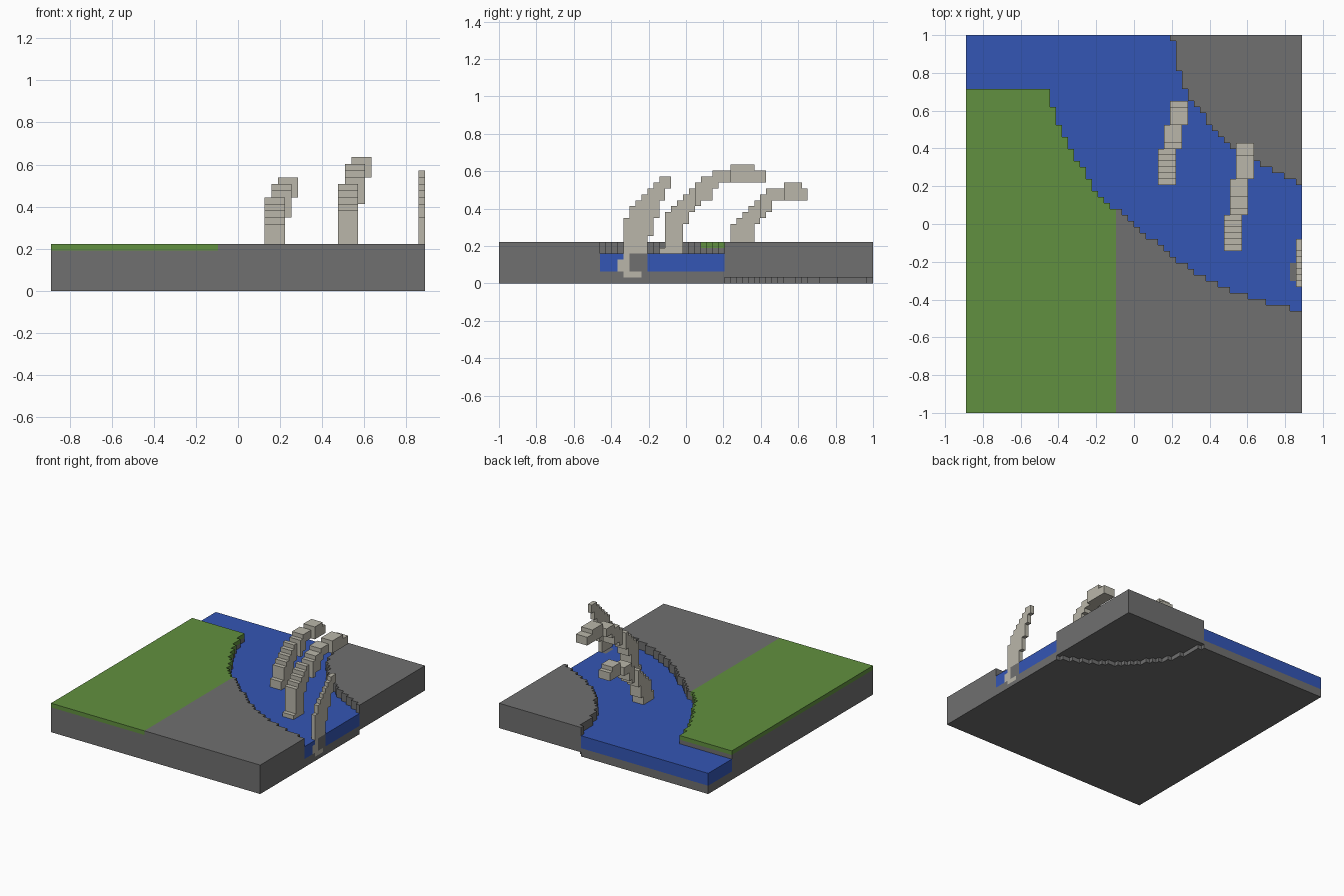
import bpy
import bmesh
import math
from itertools import product
from mathutils import Vector

cube = bpy.data.objects.get("Cube")
if cube:
    bpy.data.objects.remove(cube, do_unlink=True)

# Block grid: width, depth and layer heights counted in cubes
WIDTH, DEPTH, GROUND = 56, 63, 7
BED, WATER = 2, 5
GRASS_EDGE = 25
RIB_WIDTH = 3
UNIT = 2 / DEPTH


def material(name, *colour):
    mat = bpy.data.materials.new(name)
    mat.use_nodes = True
    rgba = (*colour, 1)
    mat.diffuse_color = rgba
    bsdf = mat.node_tree.nodes["Principled BSDF"]
    bsdf.inputs["Base Color"].default_value = rgba
    return mat


stone = material("grey stone", .16, .16, .16)
grass = material("grass green", .12, .28, .05)
blue = material("river blue", .034, .093, .46)
bone = material("pale bone", .49, .47, .4)


def sample(points, position):
    """Whole-cube values of a curve at a position, held flat past its ends."""
    position = min(max(position, points[0][0]), points[-1][0])
    for start, end in zip(points, points[1:]):
        if start[0] <= position <= end[0]:
            t = (position - start[0]) / (end[0] - start[0])
            return [round(a + (b - a) * t)
                    for a, b in zip(start[1:], end[1:])]


cells = {}


def fill(part, columns, rows, layers):
    for cell in product(columns, rows, layers):
        cells[cell] = part


# River banks: column, row
south_bank = [(13, 54), (15, 48), (21, 37), (28, 31), (38, 23), (45, 20),
              (55, 17)]
north_bank = [(33, 64), (34, 62), (35, 57), (37, 52), (42, 46), (46, 43),
              (55, 38)]

# Ground, river and raised corner, column by column
for column in range(WIDTH):
    south, = sample(south_bank, column)
    north = min(sample(north_bank, column)[0], DEPTH)
    here = [column]
    land, river = range(south), range(south, north)
    fill("main_ground", here, land, range(GROUND))
    if column < GRASS_EDGE:
        fill("grass_layer", here, land, [GROUND - 1])
    fill("river_bed", here, river, range(BED))
    fill("river_water", here, river, range(BED, WATER))
    fill("corner_ground", here, range(north, DEPTH), range(1, GROUND))

# Stone at the foot of the rib on the edge
fill("foot_stone", range(WIDTH - 2, WIDTH), range(22, 25), range(BED, WATER))


def rib(part, first_column, bends, profile):
    """Curved rib that shifts one column sideways at each bend row."""
    for layer in range(profile[0][0], profile[-1][0] + 1):
        front, back = sample(profile, layer)
        for row in range(front, back):
            left = first_column + sum(row >= bend for bend in bends)
            right = min(left + RIB_WIDTH, WIDTH)
            fill(part, range(left, right), [row], [layer])


# Rib profiles: layer, front row, back row
rib("back_rib", 32, (44, 48), [
    (4, 38, 42), (9, 39, 43), (12, 42, 46), (13, 43, 46), (14, 44, 52),
    (15, 45, 52), (16, 48, 51)])
rib("middle_rib", 43, (33, 39), [
    (4, 27, 31), (8, 28, 31), (11, 28, 32), (13, 30, 34), (14, 31, 36),
    (16, 33, 37), (17, 34, 45), (18, 36, 45), (19, 39, 43)])
rib("front_rib", WIDTH - 1, (), [
    (1, 21, 24), (2, 20, 22), (3, 20, 22), (4, 21, 22), (5, 21, 25),
    (10, 21, 26), (11, 22, 27), (13, 23, 27), (16, 26, 29), (17, 27, 29)])


def build(part, mat):
    """Skin the exposed sides of one part's cubes and merge flat areas."""
    bm = bmesh.new()
    verts = {}
    centre = Vector((WIDTH / 2, DEPTH / 2, 0))

    def vert(point):
        key = tuple(point)
        if key not in verts:
            verts[key] = bm.verts.new((Vector(key) - centre) * UNIT)
        return verts[key]

    for cell, owner in cells.items():
        if owner != part:
            continue
        for axis, side in product(range(3), (False, True)):
            beside = list(cell)
            beside[axis] += 1 if side else -1
            if tuple(beside) in cells:
                continue
            across, along = (axis + 1) % 3, (axis + 2) % 3
            ring = []
            for da, db in ((0, 0), (1, 0), (1, 1), (0, 1)):
                corner = list(cell)
                corner[axis] += side
                corner[across] += da
                corner[along] += db
                ring.append(vert(corner))
            bm.faces.new(ring if side else ring[::-1])
    bmesh.ops.dissolve_limit(bm, angle_limit=math.radians(1),
                             verts=bm.verts[:], edges=bm.edges[:])
    mesh = bpy.data.meshes.new(part)
    bm.to_mesh(mesh)
    bm.free()
    mesh.materials.append(mat)
    bpy.context.collection.objects.link(bpy.data.objects.new(part, mesh))


for part in ("main_ground", "river_bed", "corner_ground", "foot_stone"):
    build(part, stone)
build("grass_layer", grass)
build("river_water", blue)
for part in ("back_rib", "middle_rib", "front_rib"):
    build(part, bone)
